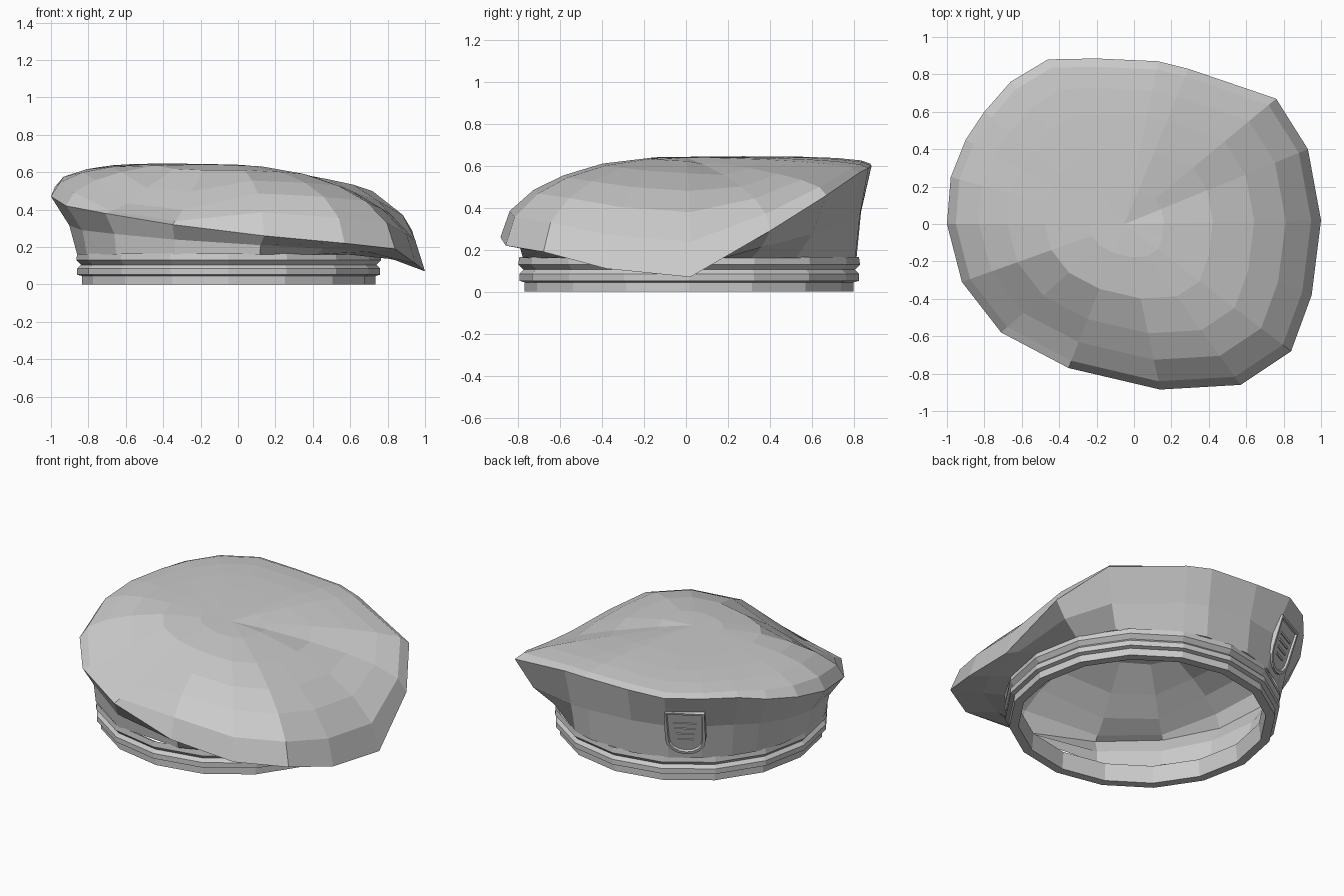
import bpy, bmesh, math
from mathutils import Vector, Matrix

cube = bpy.data.objects.get("Cube")
if cube:
    bpy.data.objects.remove(cube, do_unlink=True)

felt = bpy.data.materials.new("grey_felt")
felt.use_nodes = True
GREY = (0.6, 0.6, 0.6, 1)
felt.diffuse_color = GREY
felt.node_tree.nodes["Principled BSDF"].inputs["Base Color"].default_value = GREY

CENTRE = Vector((-0.05, 0.015, 0))


def finish(name, bm):
    mesh = bpy.data.meshes.new(name)
    bm.to_mesh(mesh)
    bm.free()
    mesh.materials.append(felt)
    obj = bpy.data.objects.new(name, mesh)
    bpy.context.collection.objects.link(obj)
    return obj


def loft(bm, rings, end=None):
    """Skin a list of equal rings, facing outward; end is an optional pole point."""
    loops = [[bm.verts.new(p) for p in ring] for ring in rings]
    n = len(loops[0])
    for a, b in zip(loops, loops[1:]):
        for i in range(n):
            j = (i + 1) % n
            bm.faces.new((a[i], a[j], b[j], b[i]))
    if end is not None:
        v = bm.verts.new(end)
        for i in range(n):
            bm.faces.new((loops[-1][i], loops[-1][(i + 1) % n], v))


# Head band: an open turned ring with lip and groove
profile = [(0.72, 0.11), (0.73, 0), (0.785, 0), (0.785, 0.045), (0.81, 0.052),
           (0.81, 0.085), (0.79, 0.105), (0.815, 0.13), (0.81, 0.165)]
SIDES = 16


def circle(r, z):
    return [CENTRE + Vector((r * math.cos(a), r * math.sin(a), z))
            for a in (math.tau * i / SIDES for i in range(SIDES))]


bm = bmesh.new()
loft(bm, [circle(r, z) for r, z in profile])
finish("head_band", bm)

# Crown: hollow, sloping rim, low on the left side and high at the back
rim = [Vector(p) for p in (
    (1, 0.02, 0.07), (0.93, 0.4, 0.29), (0.76, 0.67, 0.46), (0.29, 0.83, 0.57),
    (0.13, 0.87, 0.59), (-0.2, 0.885, 0.6), (-0.46, 0.88, 0.61), (-0.66, 0.76, 0.615), (-0.8, 0.6, 0.6),
    (-0.9, 0.45, 0.56), (-0.98, 0.25, 0.52), (-1, 0, 0.47), (-0.92, -0.31, 0.42),
    (-0.71, -0.58, 0.38), (-0.35, -0.77, 0.32), (0.14, -0.885, 0.26),
    (0.57, -0.86, 0.22), (0.84, -0.68, 0.19), (0.95, -0.38, 0.11))]
TOP = Vector((-0.05, 0, 0.64))
FOLD = Vector((-0.44, -0.56))
FOLD_AXIS = Vector((0.9, -0.43))


def neck(p):
    d = (p - CENTRE).to_2d().normalized()
    return CENTRE + Vector((d.x * 0.81, d.y * 0.81, 0.16))


def under(p):
    # hollow wall on the raised side, fuller under the slack side
    q = neck(p)
    out = 0.3 + 0.3 * max(0, p.x) - 0.24 * max(0, -p.y)
    rise = 0.5 - 0.25 * max(0, min(p.x, p.y, p.x * p.y))
    return Vector((*q.lerp(p, out).to_2d(), q.z + (p.z - q.z) * rise))


def fold(x, y):
    # long slack hollow across the front right of the crown
    s = Vector((x, y)) - FOLD
    return 0.17 * math.exp(-(s.dot(FOLD_AXIS) / 0.36) ** 2 - (s.cross(FOLD_AXIS) / 0.21) ** 2)


def dome(p, t):
    # soft on the slack side, full on the raised side, flat at the back corner
    d = (p - TOP).to_2d().normalized()
    power = 2.6 - 0.8 * d.x - 2.2 * max(0, min(d.x, d.y, d.x * d.y))
    f = math.sqrt(1 - t ** power)
    q = TOP.lerp(p, t)
    z = p.z + (TOP.z + 0.01 * t * (1 - d.x) - p.z) * f - fold(q.x, q.y)
    return Vector((q.x, q.y, max(z, p.z + 0.01)))


rings = [[neck(p) for p in rim], [under(p) for p in rim], rim]
rings += [[dome(p, t) for p in rim] for t in (0.95, 0.82, 0.66, 0.45, 0.2)]
bm = bmesh.new()
loft(bm, rings, end=TOP)
finish("crown", bm)

# Shield badge on the back right of the wall
HALF = 0.12
outline = [(-HALF, 0.16), (HALF, 0.16)]
outline += [(HALF * math.cos(a), -0.05 - 0.11 * math.sin(a))
            for a in (math.pi * i / 8 for i in range(9))]
wall_turn = (Matrix.Translation((-0.505, 0.725, 0.355))
             @ Matrix.Rotation(math.radians(208), 4, "Z")
             @ Matrix.Rotation(math.radians(90 + 17), 4, "X"))

bm = bmesh.new()
face = bm.faces.new([bm.verts.new((u, v, 0.03)) for u, v in outline])
back = bmesh.ops.extrude_face_region(bm, geom=[face])
bmesh.ops.translate(bm, vec=(0, 0, -0.06),
                    verts=[g for g in back["geom"] if isinstance(g, bmesh.types.BMVert)])
bmesh.ops.recalc_face_normals(bm, faces=bm.faces[:])
front = max(bm.faces, key=lambda f: f.calc_center_median().z)
bmesh.ops.inset_individual(bm, faces=[front], thickness=0.018)
bmesh.ops.inset_individual(bm, faces=[front], thickness=0.006, depth=-0.012)
badge = finish("badge", bm)
badge.matrix_world = wall_turn

# Plain raised ribs on the badge field
bm = bmesh.new()
for i in range(4):
    place = Matrix.Translation((0, 0.07 - 0.042 * i, 0.018)) @ Matrix.Diagonal((0.14 - 0.015 * i, 0.014, 0.012, 1))
    bmesh.ops.create_cube(bm, size=1, matrix=place)
ribs = finish("badge_ribs", bm)
ribs.matrix_world = wall_turn
